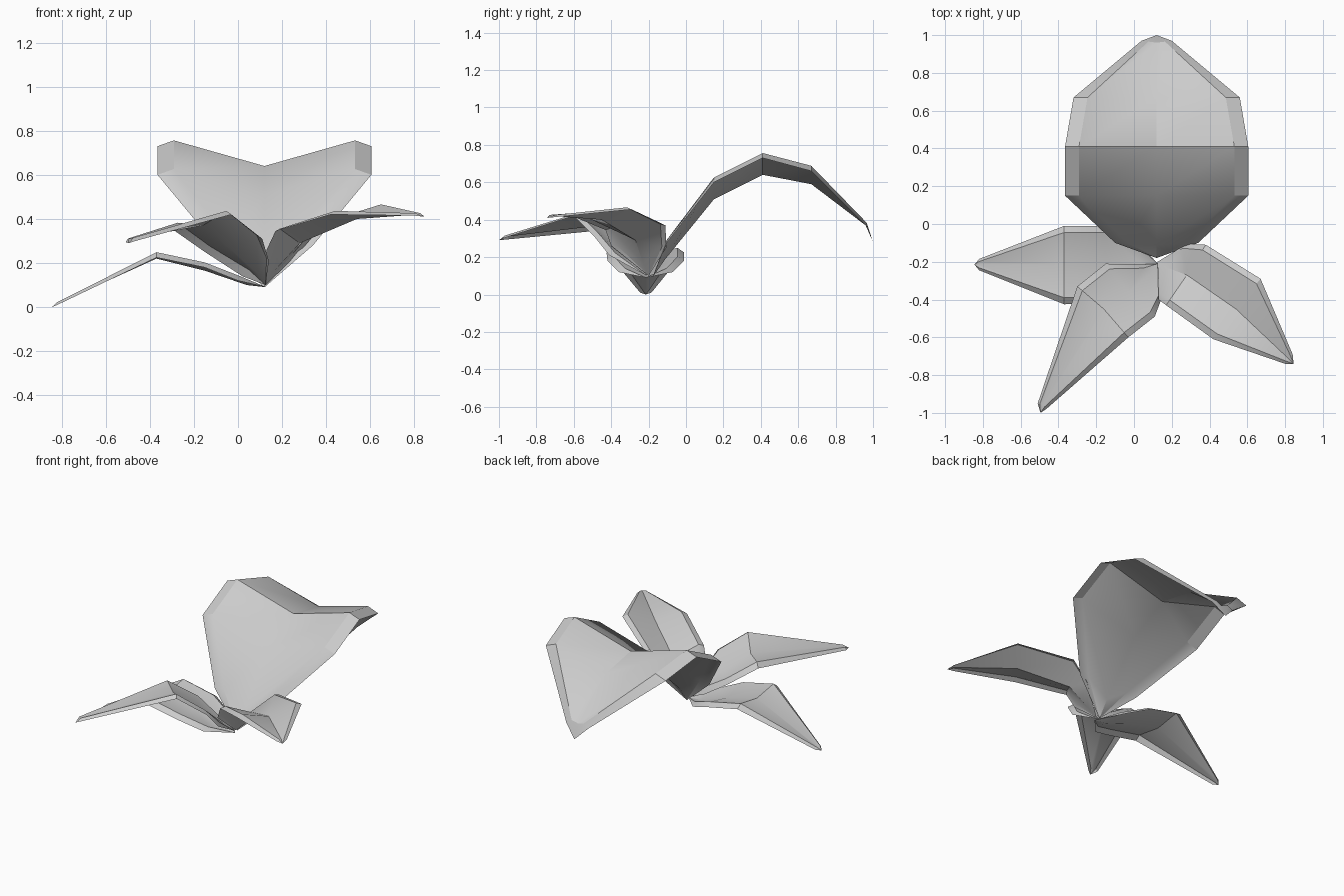
import bpy
import bmesh
from mathutils import Vector

cube = bpy.data.objects.get("Cube")
if cube:
    bpy.data.objects.remove(cube, do_unlink=True)

gray = bpy.data.materials.new("leaf gray")
gray.use_nodes = True
gray.diffuse_color = (0.6, 0.6, 0.6, 1)
gray.node_tree.nodes["Principled BSDF"].inputs["Base Color"].default_value = (0.6, 0.6, 0.6, 1)


def inner_point(outer, mid, rim, lift):
    """Inner line of the turned-down rim, a little above the outer edge."""
    across = mid - outer
    flat = across.length
    step = min(rim, flat * 0.45)
    return outer + across * (step / flat) + Vector((0, 0, lift * step / rim))


def leaf(name, base, rows, tip, rim, lift):
    """Creased blade: rows of left edge, midrib, right edge, closed at base and tip."""
    bm = bmesh.new()
    root = bm.verts.new(base)
    end = bm.verts.new(tip)
    grid = []
    for row in rows:
        left, mid, right = (Vector(p) for p in row)
        points = (left, inner_point(left, mid, rim, lift), mid,
                  inner_point(right, mid, rim, lift), right)
        grid.append([bm.verts.new(p) for p in points])
    for i in range(4):
        bm.faces.new((root, grid[0][i + 1], grid[0][i]))
        bm.faces.new((grid[-1][i], grid[-1][i + 1], end))
        for a, b in zip(grid, grid[1:]):
            bm.faces.new((a[i], a[i + 1], b[i + 1], b[i]))
    bmesh.ops.recalc_face_normals(bm, faces=bm.faces)
    # blades face upward
    if sum(f.normal.z * f.calc_area() for f in bm.faces) < 0:
        bmesh.ops.reverse_faces(bm, faces=bm.faces)
    mesh = bpy.data.meshes.new(name)
    bm.to_mesh(mesh)
    bm.free()
    mesh.materials.append(gray)
    obj = bpy.data.objects.new(name, mesh)
    bpy.context.collection.objects.link(obj)
    bpy.ops.object.select_all(action="DESELECT")
    obj.select_set(True)
    bpy.context.view_layer.objects.active = obj
    bpy.ops.object.shade_smooth_by_angle(angle=0.5)


def even_rows(center, sections):
    """Symmetric rows for the large leaf: half width, edge y z, midrib y z."""
    return [((center - w, ey, ez), (center, my, mz), (center + w, ey, ez))
            for w, ey, ez, my, mz in sections]


# Large arching leaf at the back
leaf("back_leaf", (0.12, -0.18, 0.09), even_rows(0.12, [
    (0.22, -0.10, 0.28, -0.11, 0.19),
    (0.485, 0.15, 0.60, 0.15, 0.51),
    (0.485, 0.41, 0.73, 0.41, 0.64),
    (0.44, 0.67, 0.66, 0.67, 0.59),
    (0.08, 0.97, 0.36, 0.96, 0.37),
]), (0.12, 1.0, 0.28), 0.075, 0.04)

# Low leaf on the right-hand side
leaf("right_leaf", (0.13, -0.215, 0.09), [
    ((0.0, -0.36, 0.12), (0.04, -0.215, 0.1), (0.0, -0.07, 0.12)),
    ((-0.15, -0.42, 0.18), (-0.15, -0.215, 0.165), (-0.15, -0.01, 0.18)),
    ((-0.37, -0.425, 0.225), (-0.37, -0.215, 0.22), (-0.37, -0.01, 0.225)),
    ((-0.82, -0.245, 0.01), (-0.82, -0.215, 0.015), (-0.82, -0.185, 0.01)),
], (-0.845, -0.215, 0.0), 0.035, 0.025)

# Leaf reaching forward
leaf("front_leaf", (0.125, -0.21, 0.1), [
    ((0.02, -0.215, 0.14), (0.09, -0.26, 0.15), (0.14, -0.41, 0.21)),
    ((-0.15, -0.21, 0.25), (-0.03, -0.36, 0.26), (0.11, -0.49, 0.31)),
    ((-0.30, -0.33, 0.355), (-0.16, -0.45, 0.37), (-0.03, -0.60, 0.42)),
    ((-0.51, -0.95, 0.295), (-0.485, -0.955, 0.31), (-0.465, -0.98, 0.30)),
], (-0.495, -1.0, 0.29), 0.035, 0.025)

# Leaf on the left-hand side
leaf("left_leaf", (0.125, -0.2, 0.1), [
    ((0.28, -0.105, 0.25), (0.17, -0.23, 0.17), (0.13, -0.40, 0.26)),
    ((0.38, -0.11, 0.37), (0.28, -0.27, 0.29), (0.17, -0.43, 0.345)),
    ((0.67, -0.29, 0.455), (0.54, -0.45, 0.40), (0.42, -0.61, 0.42)),
    ((0.84, -0.69, 0.415), (0.815, -0.71, 0.42), (0.80, -0.74, 0.415)),
], (0.845, -0.74, 0.41), 0.035, 0.02)
